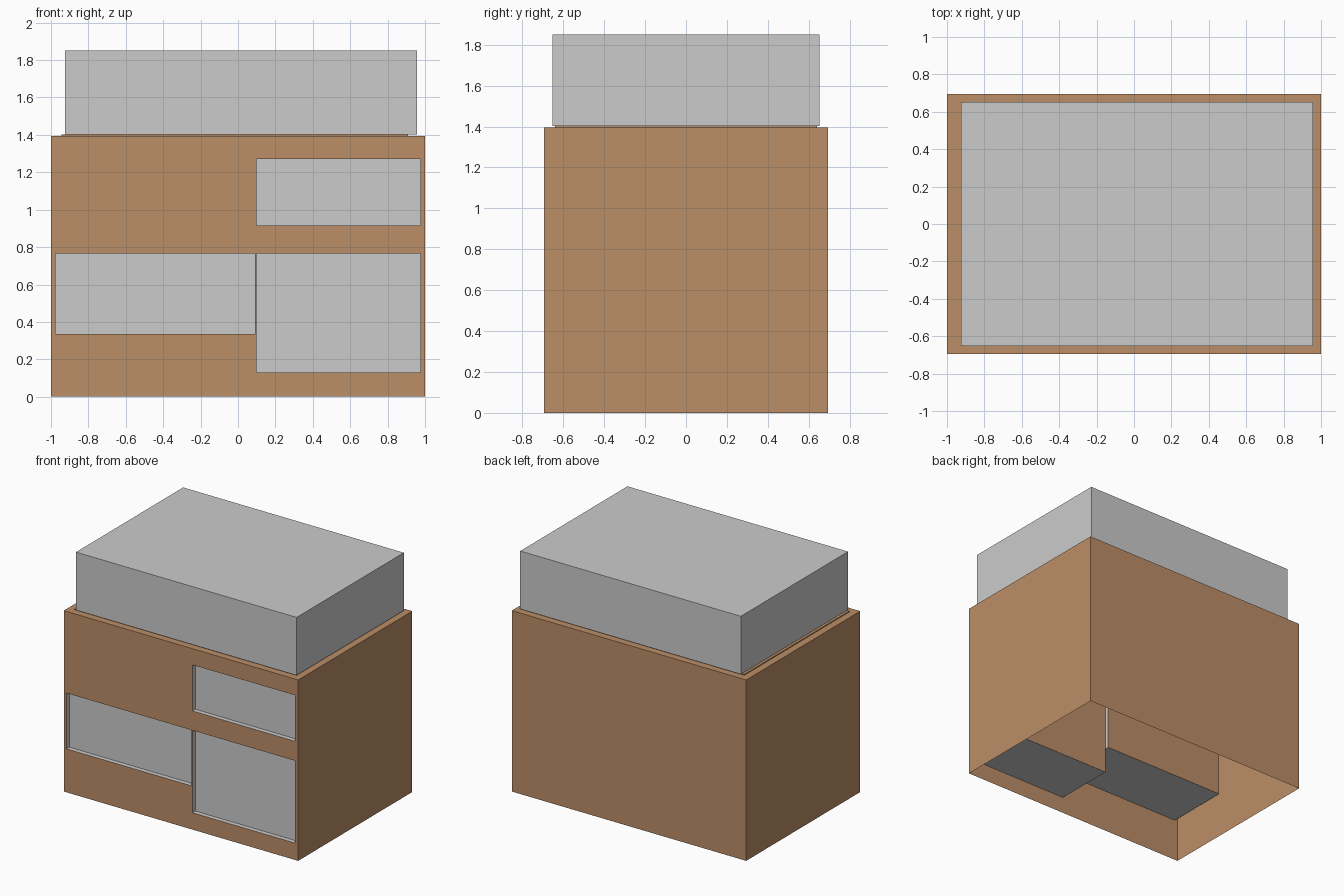
import bpy, bmesh

if "Cube" in bpy.data.objects:
    bpy.data.objects.remove(bpy.data.objects["Cube"])

brown = bpy.data.materials.new("brown_wood")
brown.diffuse_color = (0.5, 0.27, 0.135, 1)
brown.use_nodes = True
brown.node_tree.nodes["Principled BSDF"].inputs["Base Color"].default_value = brown.diffuse_color

W, D, H = 1.0, 0.695, 1.395      # half width, half depth, height of the cabinet
BACK = -0.21                     # back of the drawer compartments
INSET = 0.035                    # drawer fronts sit behind the face by this much

# openings as x0, x1, z0, z1
openings = {
    "lower_left": (-0.975, 0.09, 0.335, 0.765),
    "lower_right": (0.098, 0.975, 0.13, 0.765),
    "upper_right": (0.098, 0.975, 0.915, 1.27),
}


def make_object(name, bm, mat=None):
    bmesh.ops.remove_doubles(bm, verts=bm.verts, dist=1e-5)
    bmesh.ops.recalc_face_normals(bm, faces=bm.faces)
    mesh = bpy.data.meshes.new(name)
    bm.to_mesh(mesh)
    bm.free()
    if mat:
        mesh.materials.append(mat)
    ob = bpy.data.objects.new(name, mesh)
    bpy.context.collection.objects.link(ob)
    return ob


def box_mesh(x0, x1, y0, y1, z0, z1, skip=()):
    """Box with optional open sides, given as (axis, sign)."""
    bm = bmesh.new()
    bmesh.ops.create_cube(bm, size=1)
    bm.normal_update()
    drop = [f for f in bm.faces
            if any(f.normal[a] * s > 0.5 for a, s in skip)]
    bmesh.ops.delete(bm, geom=drop, context='FACES')
    for v in bm.verts:
        v.co = (x1 if v.co.x > 0 else x0,
                y1 if v.co.y > 0 else y0,
                z1 if v.co.z > 0 else z0)
    return bm


# cabinet shell: open underneath, front wall added as a grid with holes
bm = box_mesh(-W, W, -D, D, 0, H, skip=((1, -1), (2, -1)))
xs = sorted({-W, W} | {v for o in openings.values() for v in o[:2]})
zs = sorted({0, H} | {v for o in openings.values() for v in o[2:]})
for xa, xb in zip(xs, xs[1:]):
    for za, zb in zip(zs, zs[1:]):
        cx, cz = (xa + xb) / 2, (za + zb) / 2
        if any(o[0] < cx < o[1] and o[2] < cz < o[3] for o in openings.values()):
            continue
        bm.faces.new([bm.verts.new((x, -D, z)) for x, z in
                      ((xa, za), (xb, za), (xb, zb), (xa, zb))])
bmesh.ops.dissolve_limit(bm, angle_limit=0.01, verts=bm.verts, edges=bm.edges)
make_object("cabinet_shell", bm, brown)

# drawer compartments: grey lining, brown back, grey front panel
for label, (x0, x1, z0, z1) in openings.items():
    back = BACK + (0.02 if label == "lower_left" else 0)
    make_object(label + "_compartment_lining",
                box_mesh(x0, x1, -D, back, z0, z1, skip=((1, -1), (1, 1))))
    make_object(label + "_compartment_back",
                box_mesh(x0, x1, back, back + 0.001, z0, z1, skip=((1, -1),)), brown)
    bm = bmesh.new()
    y = -D + INSET
    bm.faces.new([bm.verts.new(c) for c in
                  ((x0, y, z0), (x1, y, z0), (x1, y, z1), (x0, y, z1))])
    make_object(label + "_drawer_front", bm)

# thin board between cabinet and top block
make_object("top_board", box_mesh(-0.945, 0.91, -0.64, 0.64, H, 1.402, skip=((2, -1),)), brown)

# large block on top
make_object("top_block", box_mesh(-0.925, 0.957, -0.653, 0.653, 1.403, 1.85))
